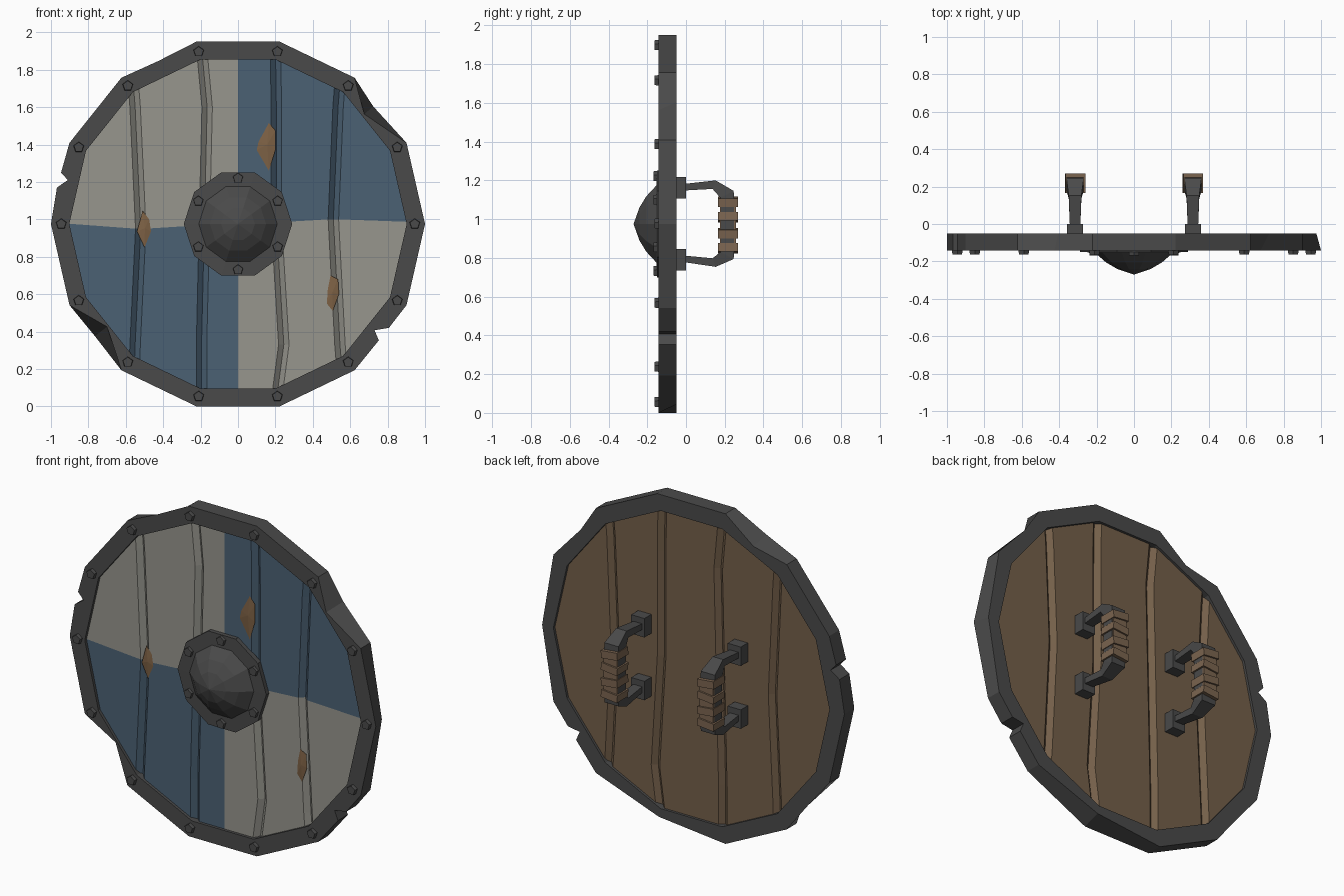
import bpy, bmesh, math
from mathutils import Vector, Matrix

if "Cube" in bpy.data.objects:
    bpy.data.objects.remove(bpy.data.objects["Cube"])

CZ = 0.975          # height of the shield centre
STEP = 2 * math.pi / 14


def material(name, rgb):
    m = bpy.data.materials.new(name)
    m.diffuse_color = (*rgb, 1)
    m.use_nodes = True
    m.node_tree.nodes["Principled BSDF"].inputs["Base Color"].default_value = m.diffuse_color
    return m


IRON = material("dark iron", (0.068, 0.068, 0.068))
BLUE = material("blue paint", (0.070, 0.120, 0.175))
GREY = material("grey paint", (0.31, 0.305, 0.27))
WOOD = material("brown wood", (0.175, 0.115, 0.068))
CHIP = material("bare wood", (0.21, 0.122, 0.060))
WRAP = material("leather wrap", (0.20, 0.13, 0.08))


def finish(bm, name, *mats):
    bmesh.ops.recalc_face_normals(bm, faces=bm.faces[:])
    me = bpy.data.meshes.new(name)
    bm.to_mesh(me)
    bm.free()
    for m in mats:
        me.materials.append(m)
    ob = bpy.data.objects.new(name, me)
    bpy.context.collection.objects.link(ob)
    return ob


def loft(bm, sections, closed=False):
    """Join equal-length point loops; cap the ends unless closed."""
    rows = [[bm.verts.new(p) for p in s] for s in sections]
    n = len(rows[0])
    for i in range(len(rows) if closed else len(rows) - 1):
        a, b = rows[i], rows[(i + 1) % len(rows)]
        for j in range(n):
            k = (j + 1) % n
            bm.faces.new((a[j], a[k], b[k], b[j]))
    if not closed:
        bm.faces.new(rows[0])
        bm.faces.new(rows[-1])


def ring(r, y, n, cx=0, cz=CZ, rot=0.0):
    return [(cx + r * math.cos(rot + 2 * math.pi * i / n), y,
             cz + r * math.sin(rot + 2 * math.pi * i / n)) for i in range(n)]


def box(bm, centre, size, tilt=0.0):
    m = (Matrix.Translation(centre) @ Matrix.Rotation(tilt, 4, 'Y')
         @ Matrix.Diagonal((*size, 1)))
    bmesh.ops.create_cube(bm, size=1, matrix=m)


# Rim: stations of (angle, front radius, back radius), with notches and dents
stations = [[i * STEP, 1.0, 1.0] for i in range(14)]
stations[0][2] = 0.975
stations[11][2] = 0.955
for x, z in ((-.946, .275), (-.91, .235), (-.968, .195),
             (.807, -.555), (.73, -.568), (.753, -.622)):
    r = math.hypot(x, z)
    stations.append([math.atan2(z, x) % (2 * math.pi), r, r])
for deg, rf, rb in ((41, .895, .958), (218.1, .89, .972), (116, .97, .925)):
    stations.append([math.radians(deg), rf, rb])
stations.sort()
sections = []
for a, rf, rb in stations:
    ri = 0.902 * math.cos(STEP / 2) / math.cos(a % STEP - STEP / 2)
    c, s = math.cos(a), math.sin(a)
    rf = max(rf, ri + 0.006)
    sections.append([(r * c, y, CZ + r * s) for r, y in
                     ((rf, -.142), (rb, -.05), (ri, -.05), (ri, -.142))])
bm = bmesh.new()
loft(bm, sections, closed=True)
finish(bm, "rim", IRON)

# Planks: a grid with V grooves, trimmed to the 14-sided outline
# Groove centre x at five heights, top to bottom
GROOVES = [(-.575, -.55, -.52, -.55, -.56), (-.195, -.165, -.18, -.195, -.195),
           (.20, .205, .205, .245, .205), (.56, .535, .51, .545, .57)]
ROWS = (1.92, 1.60, 0.98, 0.33, 0.03)
SEAM = (.98, .95, .968, .975, .985, 1.0, .985)   # wavy paint border


def sheet(name, y, depth, mats, rule):
    cols = [([-.95] * 5, y, SEAM[0])]
    for g, seam in zip(GROOVES, (SEAM[1], SEAM[2], SEAM[4], SEAM[5])):
        if g is GROOVES[2]:
            cols.append(([0] * 5, y, SEAM[3]))
        for off, d in ((-.028, 0), (0, depth), (.028, 0)):
            cols.append(([x + off for x in g], y + d, seam))
    cols.append(([.95] * 5, y, SEAM[6]))
    bm = bmesh.new()
    vs = [[bm.verts.new((xs[i], yy, seam if i == 2 else ROWS[i]))
           for i in range(5)] for xs, yy, seam in cols]
    for i in range(len(vs) - 1):
        for j in range(4):
            f = bm.faces.new((vs[i][j], vs[i + 1][j], vs[i + 1][j + 1], vs[i][j + 1]))
            f.material_index = rule(f.calc_center_median().x, j)
    for k in range(14):
        a = (k + .5) * STEP
        n = Vector((math.cos(a), 0, math.sin(a)))
        bmesh.ops.bisect_plane(bm, geom=bm.verts[:] + bm.edges[:] + bm.faces[:],
                               plane_co=Vector((0, 0, CZ)) + n * .89,
                               plane_no=n, clear_outer=True)
    ob = finish(bm, name, *mats)
    # make the open sheet face outwards
    want = -1 if depth > 0 else 1
    if sum(p.normal.y * p.area for p in ob.data.polygons) * want < 0:
        ob.data.flip_normals()


sheet("painted_planks_front", -.125, .028, (BLUE, GREY),
      lambda x, row: int((x < 0) == (row < 2)))
sheet("planks_back", -.065, -.026, (WOOD,), lambda x, row: 0)

# Chipped paint: thin faceted flakes of bare wood
chips = [((.165, 1.515), (.2, 1.475), (.2, 1.37), (.165, 1.26), (.1, 1.37), (.11, 1.415)),
         ((-.51, 1.045), (-.475, 1.0), (-.465, .935), (-.5, .85), (-.54, .935)),
         ((.495, .70), (.535, .68), (.54, .6), (.507, .51), (.475, .55), (.48, .625))]
bm = bmesh.new()
for pts in chips:
    edge = [bm.verts.new((x, -.126, z)) for x, z in pts]
    mid = bm.verts.new((sum(p[0] for p in pts) / len(pts), -.133,
                        sum(p[1] for p in pts) / len(pts)))
    bm.faces.new(edge)
    for i in range(len(edge)):
        bm.faces.new((edge[i - 1], edge[i], mid))
finish(bm, "paint_chips", CHIP)

# Centre boss: flange and faceted dome
bm = bmesh.new()
loft(bm, [ring(.29, -.12, 10), ring(.29, -.15, 10), ring(.21, -.152, 10),
          ring(.15, -.205, 10), ring(.09, -.24, 10), ring(.002, -.27, 10)])
finish(bm, "boss", IRON)

# Studs on the rim and on the boss flange
bm = bmesh.new()
studs = [(.945, i * STEP, -.14, -.162) for i in range(14)]
studs += [(.245, math.radians(30 + 60 * i), -.14, -.168) for i in range(6)]
for r, a, y0, y1 in studs:
    x, z = r * math.cos(a), CZ + r * math.sin(a)
    loft(bm, [ring(.03, y0, 5, x, z, math.pi / 2), ring(.027, y1, 5, x, z, math.pi / 2)])
finish(bm, "studs", IRON)

# Handles: feet, bent iron bar and leather wrapped grip
# Bar path: y, z, direction across the bar (y, z), half width in x
PATH = [(-.01, 1.165, 0, .017, .028), (.145, 1.178, .008, .022, .034),
        (.212, 1.128, .034, .018, .046), (.215, 1.09, .034, 0, .046),
        (.215, .85, .034, 0, .046), (.212, .812, .034, -.018, .046),
        (.145, .776, .008, -.022, .034), (-.01, .795, 0, -.017, .028)]
for side, x in (("left", -.315), ("right", .315)):
    bm = bmesh.new()
    loft(bm, [[(x - w, y - dy, z - dz), (x + w, y - dy, z - dz),
               (x + w, y + dy, z + dz), (x - w, y + dy, z + dz)]
              for y, z, dy, dz, w in PATH])
    for z in (1.162, .791):
        box(bm, (x, -.034, z), (.086, .068, .112))
    finish(bm, side + "_handle", IRON)
    bm = bmesh.new()
    box(bm, (x, .217, .97), (.088, .084, .27))
    for i, z in enumerate((1.09, 1.01, .928, .85)):
        box(bm, (x, .217, z), (.106, .104, .044), 0.10 * (-1) ** i)
    finish(bm, side + "_grip_wrap", WRAP)
